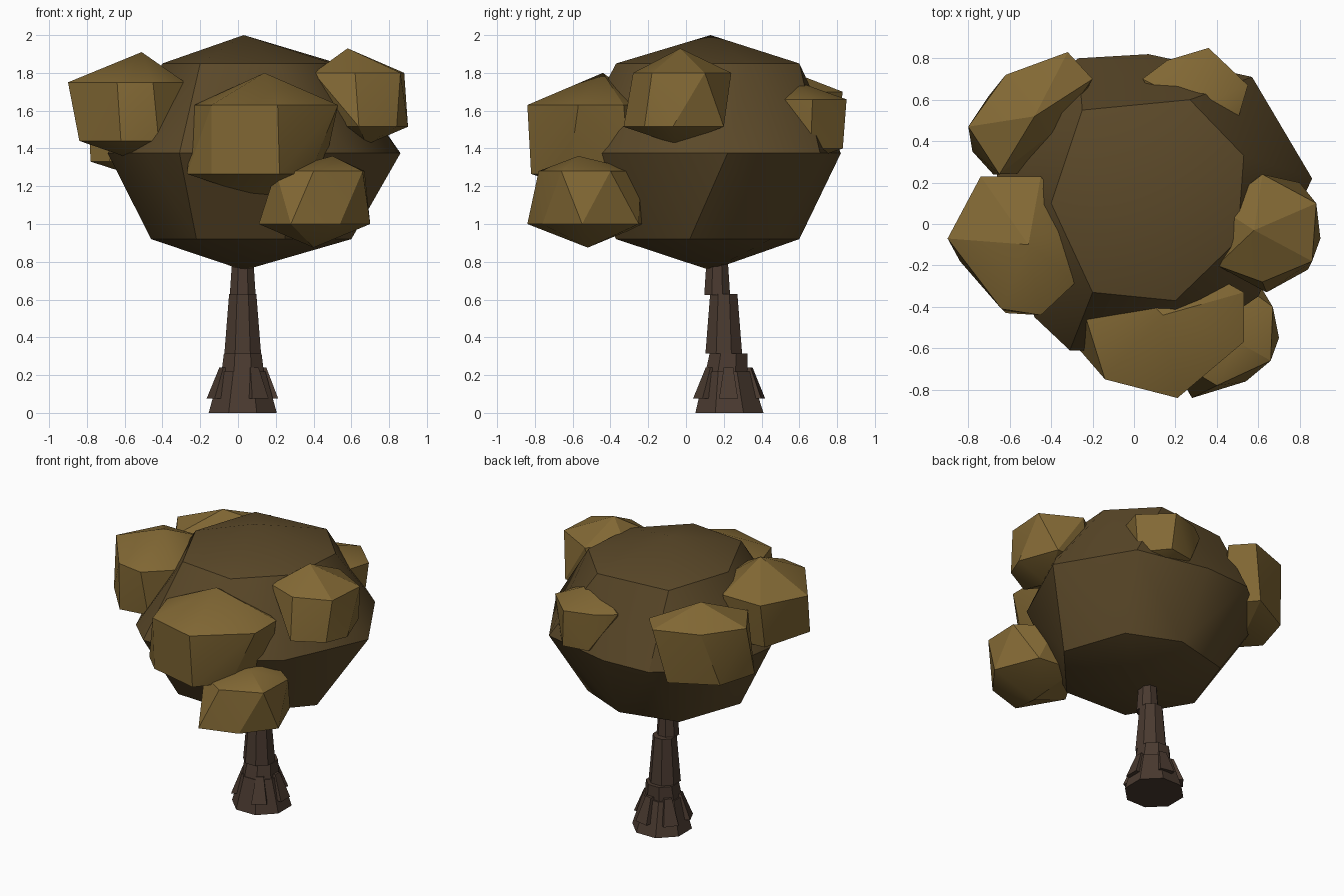
import bpy, bmesh, math
from mathutils import Vector

if "Cube" in bpy.data.objects:
    bpy.data.objects.remove(bpy.data.objects["Cube"], do_unlink=True)


def material(name, rgb):
    m = bpy.data.materials.new(name)
    m.use_nodes = True
    m.diffuse_color = (*rgb, 1)
    bsdf = m.node_tree.nodes["Principled BSDF"]
    bsdf.inputs["Base Color"].default_value = (*rgb, 1)
    bsdf.inputs["Roughness"].default_value = 1
    return m


dark_leaf = material("dark olive leaves", (0.105, 0.066, 0.022))
light_leaf = material("light olive leaves", (0.225, 0.14, 0.035))
bark = material("brown bark", (0.068, 0.042, 0.029))


def hull(name, points, mat, sharp=25, flat=4):
    """Convex low-poly solid; nearly flat faces merge, sharp edges stay sharp."""
    bm = bmesh.new()
    for p in points:
        bm.verts.new(p)
    res = bmesh.ops.convex_hull(bm, input=bm.verts[:])
    loose = [v for v in bm.verts if not v.link_faces]
    bmesh.ops.delete(bm, geom=loose, context="VERTS")
    bmesh.ops.dissolve_limit(bm, angle_limit=math.radians(flat),
                             verts=bm.verts[:], edges=bm.edges[:])
    bmesh.ops.recalc_face_normals(bm, faces=bm.faces[:])
    for f in bm.faces:
        f.smooth = True
    for e in bm.edges:
        e.smooth = e.calc_face_angle(0) < math.radians(sharp)
    mesh = bpy.data.meshes.new(name)
    bm.to_mesh(mesh)
    bm.free()
    mesh.materials.append(mat)
    obj = bpy.data.objects.new(name, mesh)
    bpy.context.collection.objects.link(obj)
    return obj


def ring(centre, z, r, sides, phase=0.0):
    return [Vector((centre[0] + r * math.cos(math.radians(phase) + math.tau * i / sides),
                    centre[1] + r * math.sin(math.radians(phase) + math.tau * i / sides), z))
            for i in range(sides)]


def level(z, *xy):
    return [Vector((x, y, z)) for x, y in xy]


# Main crown: apex, shoulder, widest ring, lower ring, bottom tip
hull("crown",
     level(2.0, (.03, .13)) + level(.755, (.03, .13))
     + level(1.85, (.27, .6), (.53, .33), (.5, -.08), (.2, -.37), (-.2, -.33), (-.4, .1), (-.25, .55))
     + level(1.375, (.86, .22), (.57, .71), (.07, .82), (-.27, .8), (-.62, .5), (-.69, .05),
             (-.48, -.45), (-.31, -.61), (.2, -.62), (.6, -.35))
     + level(.92, (-.46, .05), (-.22, -.35), (.25, -.37), (.6, .02), (.45, .45), (.1, .6), (-.3, .5)),
     dark_leaf, 32)

# Leaf clumps: apex, upper ring, lower ring and bottom tip
hull("front_clump",
     level(1.8, (.14, -.44)) + level(1.13, (.14, -.42))
     + level(1.63, (-.23, -.46), (-.14, -.75), (.21, -.84), (.53, -.57), (.53, -.33), (.3, -.2), (-.1, -.2))
     + level(1.265, (-.27, -.6), (-.14, -.73), (.22, -.82), (.38, -.62), (.45, -.3), (0, -.15)),
     light_leaf)
hull("low_front_clump",
     level(1.36, (.5, -.57)) + level(.875, (.4, -.52))
     + level(1.28, (.4, -.78), (.66, -.66), (.67, -.4), (.45, -.24), (.22, -.4), (.2, -.66))
     + level(1.0, (.28, -.84), (.54, -.76), (.7, -.55), (.58, -.25), (.3, -.22), (.11, -.55)),
     light_leaf)
hull("left_clump",
     level(1.93, (.58, -.03)) + level(1.42, (.68, -.05))
     + level(1.8, (.88, .1), (.62, .24), (.41, .08), (.4, -.2), (.62, -.28), (.86, -.18))
     + level(1.515, (.9, -.07), (.8, .2), (.55, .2), (.45, -.1), (.64, -.33), (.84, -.22)),
     light_leaf)
hull("right_clump",
     level(1.91, (-.51, -.1)) + level(1.33, (-.52, -.1))
     + level(1.75, (-.9, -.07), (-.74, .23), (-.45, .23), (-.28, 0), (-.28, -.28), (-.45, -.44), (-.64, -.41))
     + level(1.44, (-.84, -.18), (-.62, -.43), (-.42, -.4), (-.33, -.1), (-.45, .2), (-.74, .18)),
     light_leaf)
hull("back_right_clump",
     level(1.82, (-.48, .52)) + level(1.24, (-.5, .5))
     + level(1.7, (-.8, .47), (-.62, .72), (-.32, .83), (-.2, .7), (-.38, .45), (-.65, .24))
     + level(1.33, (-.78, .35), (-.7, .62), (-.4, .78), (-.25, .6), (-.45, .25), (-.68, .24)),
     light_leaf)
hull("back_clump",
     level(1.76, (.3, .57)) + level(1.32, (.35, .6))
     + level(1.66, (.04, .7), (.16, .79), (.36, .85), (.55, .67), (.5, .5), (.2, .48))
     + level(1.4, (.2, .8), (.38, .83), (.52, .66), (.45, .5), (.15, .55)),
     light_leaf)

# Stepped trunk: (bottom y, z, radius, top y, z, radius)
segments = [(.23, 0, .195, .22, .22, .13),
            (.215, .21, .122, .225, .315, .108),
            (.2, .315, .105, .2, .63, .078),
            (.165, .625, .074, .165, .85, .058)]
for i, (y0, z0, r0, y1, z1, r1) in enumerate(segments):
    hull(f"trunk_segment_{i + 1}",
         ring((.025, y0), z0, r0, 8, 22.5) + ring((.025, y1), z1, r1, 8, 22.5), bark, 20)

# Wedge-shaped root flares leaning against the base
for i, angle in enumerate((0, 78, 142, 205, 300)):
    a = math.radians(angle)
    out = Vector((math.cos(a), math.sin(a), 0))
    side = Vector((-out.y, out.x, 0))
    base = Vector((.025, .225, 0))
    pts = [base + out * r + side * (s * w) + Vector((0, 0, z))
           for r, w, z in ((.188, .05, .075), (.1, .05, .075), (.125, .025, .24), (.08, .025, .24))
           for s in (-1, 1)]
    hull(f"root_flare_{i + 1}", pts, bark, 20)
